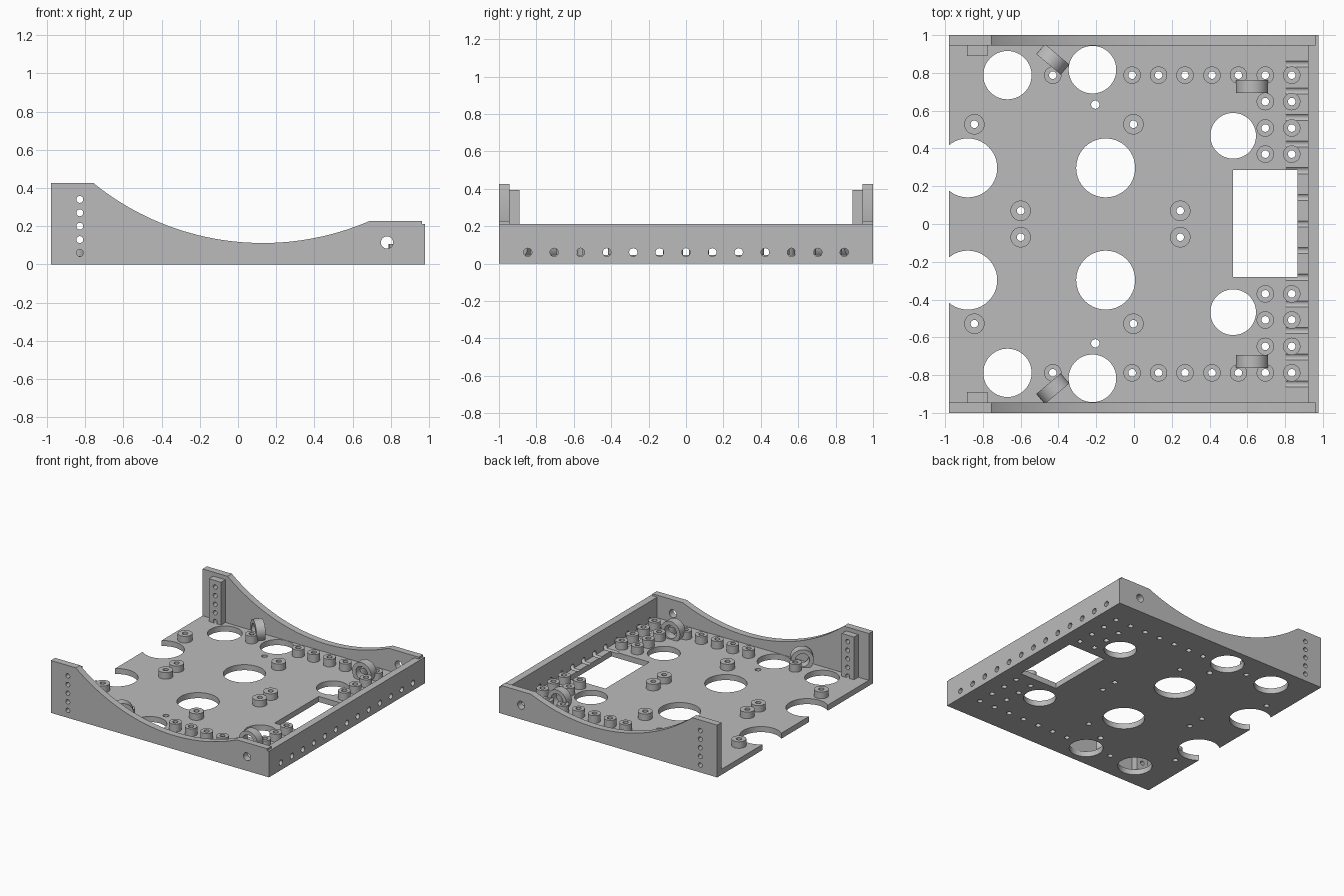
import bpy, bmesh
from math import pi, cos, sin, sqrt, radians
from mathutils import Matrix, Vector

cube = bpy.data.objects.get("Cube")
if cube:
    bpy.data.objects.remove(cube, do_unlink=True)

grey = bpy.data.materials.new("plain grey")
grey.use_nodes = True
grey.diffuse_color = (0.5, 0.5, 0.5, 1)
grey.node_tree.nodes["Principled BSDF"].inputs["Base Color"].default_value = (0.5, 0.5, 0.5, 1)

FLOOR = 0.045    # top of the base plate
INNER = 0.945    # inner face of the side walls


def finish(bm, name):
    bmesh.ops.recalc_face_normals(bm, faces=bm.faces)
    mesh = bpy.data.meshes.new(name)
    bm.to_mesh(mesh)
    bm.free()
    mesh.materials.append(grey)
    obj = bpy.data.objects.new(name, mesh)
    bpy.context.collection.objects.link(obj)
    return obj


def add_box(bm, x0, x1, y0, y1, z0, z1):
    m = Matrix.Translation(((x0 + x1) / 2, (y0 + y1) / 2, (z0 + z1) / 2))
    m = m @ Matrix.Diagonal((x1 - x0, y1 - y0, z1 - z0, 1))
    bmesh.ops.create_cube(bm, size=1, matrix=m)


def add_rod(bm, centre, radius, depth, axis="Z", sides=32):
    turn = {"X": Matrix.Rotation(pi / 2, 4, "Y"),
            "Y": Matrix.Rotation(pi / 2, 4, "X"), "Z": Matrix()}[axis]
    bmesh.ops.create_cone(bm, cap_ends=True, segments=sides, radius1=radius,
                          radius2=radius, depth=depth,
                          matrix=Matrix.Translation(centre) @ turn)


def tube(name, outer, inner, depth, matrix, sides=40):
    """Hollow cylinder along local z, centred on the matrix origin."""
    bm = bmesh.new()
    section = [(outer, -depth / 2), (outer, depth / 2), (inner, depth / 2), (inner, -depth / 2)]
    rings = [[bm.verts.new(matrix @ Vector((r * cos(2 * pi * i / sides), r * sin(2 * pi * i / sides), z)))
              for i in range(sides)] for r, z in section]
    for k in range(4):
        a, b = rings[k], rings[(k + 1) % 4]
        for i in range(sides):
            j = (i + 1) % sides
            bm.faces.new((a[i], a[j], b[j], b[i]))
    return smooth(finish(bm, name))


def cut(target, bm):
    cutter = finish(bm, "cutter")
    cutter.hide_render = True
    mod = target.modifiers.new("holes", "BOOLEAN")
    mod.operation = "DIFFERENCE"
    mod.solver = "EXACT"
    mod.object = cutter
    bpy.context.view_layer.objects.active = target
    bpy.ops.object.modifier_apply(modifier=mod.name)
    bpy.data.objects.remove(cutter, do_unlink=True)


def smooth(obj):
    bpy.ops.object.select_all(action="DESELECT")
    obj.select_set(True)
    bpy.context.view_layer.objects.active = obj
    bpy.ops.object.shade_smooth_by_angle(angle=radians(30))
    return obj


# Standoff layout, one half; mirrored across y
small_posts = [(x, 0.788) for x in (-0.43, -0.01, 0.13, 0.27, 0.413, 0.553, 0.695, 0.835)]
small_posts += [(x, y) for x in (0.695, 0.835) for y in (0.37, 0.508, 0.648)]
large_posts = [(-0.845, 0.528), (-0.003, 0.528), (-0.6, 0.07), (0.245, 0.07)]
big_holes = [(-0.67, 0.788, 0.128), (-0.22, 0.817, 0.126), (-0.88, 0.297, 0.156),
             (-0.15, 0.297, 0.156), (0.525, 0.467, 0.121), (-0.205, 0.632, 0.022)]
row = [0.141 * i for i in range(-6, 7)]

# Base plate with openings, screw holes and grooves
bm = bmesh.new()
add_box(bm, -0.98, 0.93, -INNER, INNER, 0, FLOOR)
plate = finish(bm, "base_plate")
bm = bmesh.new()
add_box(bm, 0.525, 0.865, -0.28, 0.285, -0.1, 0.2)
for s in (1, -1):
    for x, y, r in big_holes:
        add_rod(bm, (x, s * y, 0), r, 0.4, sides=56)
    for x, y in small_posts + large_posts:
        add_rod(bm, (x, s * y, 0), 0.02, 0.4, sides=40)
cut(plate, bm)
bm = bmesh.new()
for y in row:
    add_rod(bm, (0.88, y, 0.06), 0.022, 0.15, "X")
cut(plate, bm)
smooth(plate)

# End wall with a row of holes
bm = bmesh.new()
add_box(bm, 0.92, 0.978, -INNER, INNER, 0, 0.212)
end_wall = finish(bm, "end_wall")
bm = bmesh.new()
for y in row:
    add_rod(bm, (0.95, y, 0.06), 0.022, 0.3, "X")
cut(end_wall, bm)
smooth(end_wall)

# Side walls: circular sweep between the tall and the low end
R, MID, LOW = 1.41, 0.13, 0.112
profile = [(-0.98, 0), (0.978, 0), (0.978, 0.212), (0.962, 0.212), (0.962, 0.228)]
for i in range(49):
    x = 0.69 - 1.44 * i / 48
    profile.append((x, LOW + R - sqrt(R * R - (x - MID) ** 2)))
profile += [(-0.755, 0.425), (-0.98, 0.425)]

for s, side in ((-1, "right"), (1, "left")):
    bm = bmesh.new()
    face = bm.faces.new([bm.verts.new((x, s * INNER, z)) for x, z in profile])
    out = bmesh.ops.extrude_face_region(bm, geom=[face])["geom"]
    bmesh.ops.translate(bm, vec=(0, s * (1 - INNER), 0),
                        verts=[v for v in out if isinstance(v, bmesh.types.BMVert)])
    wall = finish(bm, side + "_wall")
    # Thickened upright behind the column of holes
    bm = bmesh.new()
    add_box(bm, -0.885, -0.775, min(s * 0.89, s * INNER), max(s * 0.89, s * INNER), FLOOR, 0.392)
    upright = finish(bm, side + "_upright")
    for part in (wall, upright):
        bm = bmesh.new()
        for i in range(5):
            add_rod(bm, (-0.828, s * 0.95, 0.06 + 0.07 * i), 0.018, 0.3, "Y")
        add_rod(bm, (0.78, s * 0.95, 0.115), 0.032, 0.3, "Y")
        cut(part, bm)
        smooth(part)

    # Standoffs
    for posts, radius, bore, top in ((small_posts, 0.046, 0.02, 0.107),
                                     (large_posts, 0.054, 0.02, 0.098)):
        for x, y in posts:
            tube(side + "_standoff", radius, bore, top - FLOOR,
                 Matrix.Translation((x, s * y, (top + FLOOR) / 2)))

    # Cable rings standing on the plate
    for x, y, angle in ((0.625, 0.728, 0), (-0.43, 0.872, -40)):
        tube(side + "_cable_ring", 0.085, 0.053, 0.07,
             Matrix.Translation((x, s * y, 0.105)) @ Matrix.Rotation(radians(s * angle), 4, "Z")
             @ Matrix.Rotation(pi / 2, 4, "X"))
